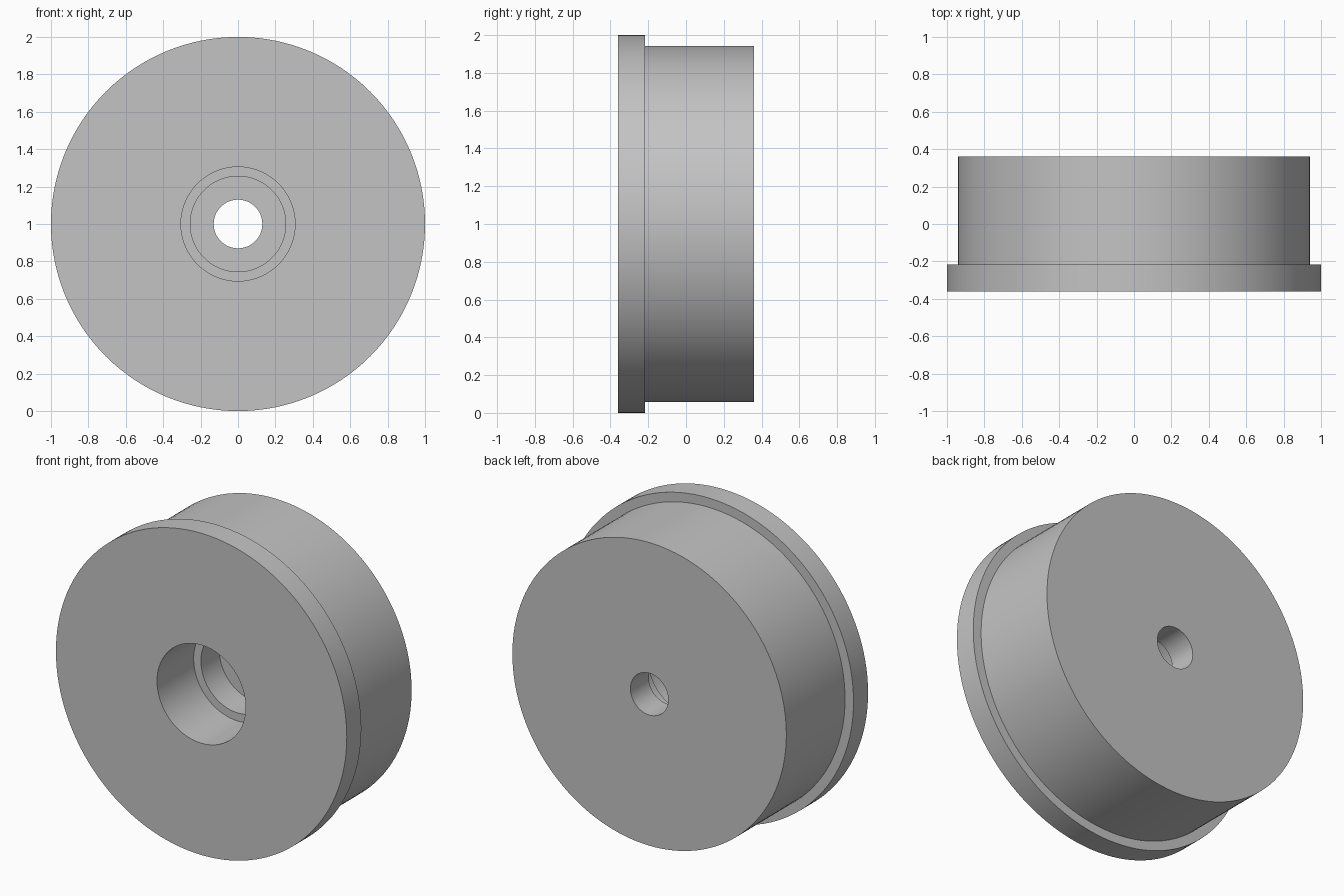
import bpy
import bmesh
import math
from mathutils import Matrix, Vector

cube = bpy.data.objects.get("Cube")
if cube:
    bpy.data.objects.remove(cube, do_unlink=True)

SEGMENTS = 128

# Plain grey metal
grey = bpy.data.materials.new("grey_metal")
grey.use_nodes = True
colour = (0.55, 0.55, 0.55, 1)
grey.diffuse_color = colour
grey.node_tree.nodes["Principled BSDF"].inputs["Base Color"].default_value = colour


def lathe(name, profile, material):
    """Spin a closed (radius, y) profile around the y axis."""
    bm = bmesh.new()
    verts = [bm.verts.new((r, y, 0)) for r, y in profile]
    edges = [bm.edges.new((a, b)) for a, b in zip(verts, verts[1:] + verts[:1])]
    bmesh.ops.spin(bm, geom=verts + edges, cent=(0, 0, 0), axis=(0, 1, 0),
                   angle=math.tau, steps=SEGMENTS, use_duplicate=False)
    bmesh.ops.remove_doubles(bm, verts=bm.verts, dist=0.0001)
    bmesh.ops.recalc_face_normals(bm, faces=bm.faces)
    bmesh.ops.transform(bm, matrix=Matrix.Translation(Vector((0, 0, 1))), verts=bm.verts)
    mesh = bpy.data.meshes.new(name)
    bm.to_mesh(mesh)
    bm.free()
    mesh.materials.append(material)
    obj = bpy.data.objects.new(name, mesh)
    bpy.context.collection.objects.link(obj)
    bpy.ops.object.select_all(action="DESELECT")
    obj.select_set(True)
    bpy.context.view_layer.objects.active = obj
    bpy.ops.object.shade_smooth_by_angle(angle=math.radians(30))
    return obj


# Flanged wheel with a stepped bearing bore and a through hole
lathe("flanged_wheel", [
    (0.305, -0.36), (1.0, -0.36),      # front face
    (1.0, -0.217), (0.942, -0.217),    # flange
    (0.942, 0.36), (0.13, 0.36),       # tread and back face
    (0.13, 0.18), (0.255, 0.18),       # through hole and bore floor
    (0.255, 0.0), (0.305, 0.0),        # bore ledge
], grey)
